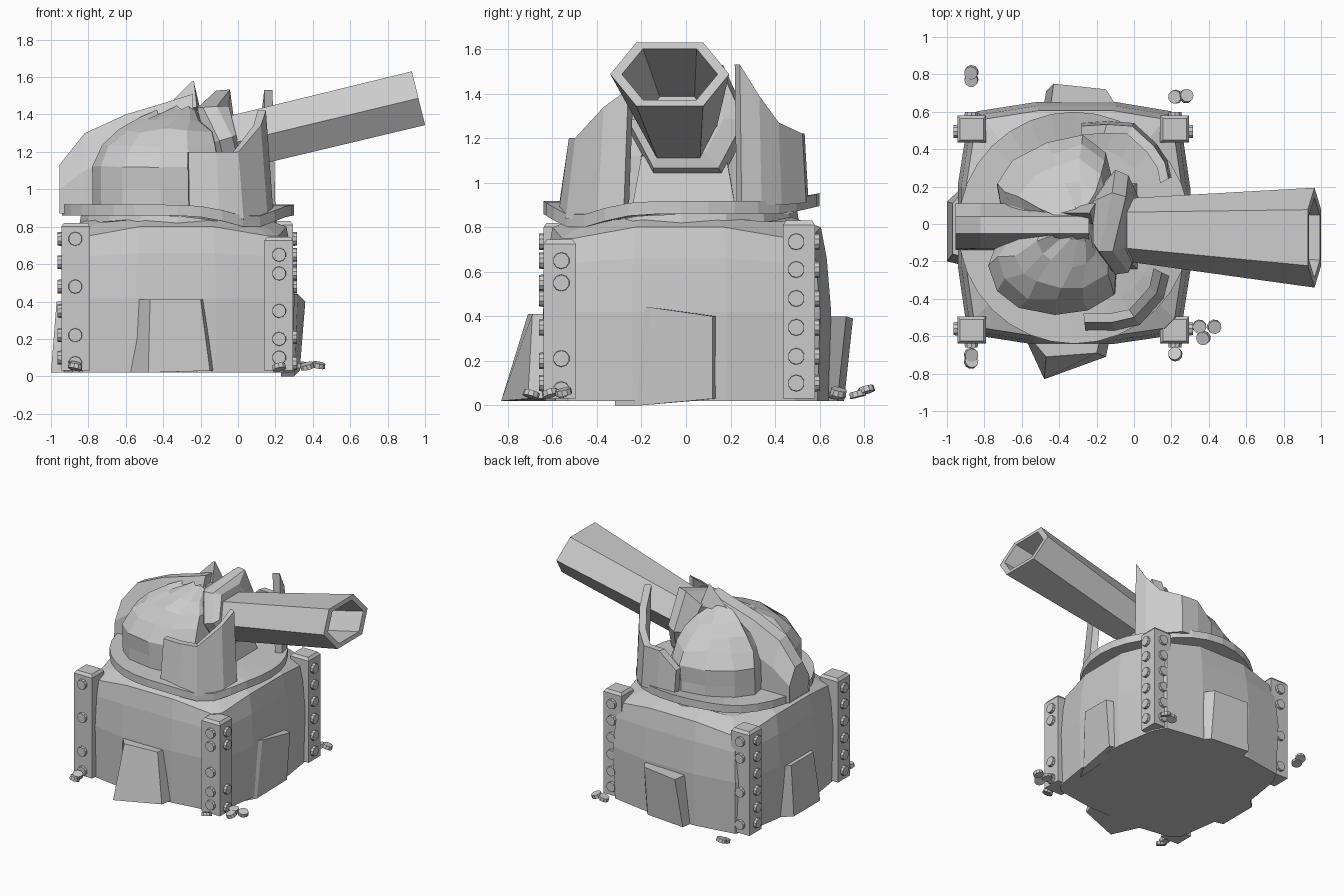
import bpy, bmesh, math, random
from mathutils import Vector, Matrix

if "Cube" in bpy.data.objects:
    bpy.data.objects.remove(bpy.data.objects["Cube"])

random.seed(4)
CX, CY = -0.32, -0.02

steel = bpy.data.materials.new("worn_grey_steel")
steel.diffuse_color = (0.6, 0.6, 0.6, 1)
steel.use_nodes = True
steel.node_tree.nodes["Principled BSDF"].inputs["Base Color"].default_value = steel.diffuse_color


def finish(name, bm):
    bmesh.ops.recalc_face_normals(bm, faces=bm.faces)
    me = bpy.data.meshes.new(name)
    bm.to_mesh(me)
    bm.free()
    me.materials.append(steel)
    ob = bpy.data.objects.new(name, me)
    bpy.context.collection.objects.link(ob)
    return ob


def loft(name, rings, cap_start=True, cap_end=True):
    """Skin a list of equal-length point loops."""
    bm = bmesh.new()
    vs = [[bm.verts.new(p) for p in r] for r in rings]
    n = len(rings[0])
    for a, b in zip(vs, vs[1:]):
        for i in range(n):
            j = (i + 1) % n
            bm.faces.new((a[i], a[j], b[j], b[i]))
    if cap_start:
        bm.faces.new(vs[0])
    if cap_end:
        bm.faces.new(vs[-1])
    return finish(name, bm)


# Bulging armoured base
outline = []
for k in range(4):
    for u, h in ((-0.51, 0.565), (-0.22, 0.61), (0.2, 0.61), (0.51, 0.565)):
        p = Matrix.Rotation(k * math.pi / 2, 2) @ Vector((u, -h))
        outline.append((p.x, p.y * (1.08 if p.y > 0.55 else 1)))
rings = []
for z, s, droop in ((0.02, 1.0, 0), (0.42, 1.02, 0), (0.66, 0.99, 0.02), (0.8, 0.95, 0.05), (0.845, 0.75, 0.02)):
    rings.append([(CX + x * s, CY + y * s, z - (droop if i % 4 in (0, 3) else 0))
                  for i, (x, y) in enumerate(outline)])
loft("base_body", rings)


# Corner posts with slightly chamfered caps
def post(name, x0, y0, h):
    x1, y1 = x0 + 0.155, y0 + 0.145
    def rect(z, d):
        return [(x0 + d, y0 + d, z), (x1 - d, y0 + d, z), (x1 - d, y1 - d, z), (x0 + d, y1 - d, z)]
    loft(name, [rect(0.03, 0), rect(h - 0.02, 0), rect(h, 0.015)])


post("post_front_left", -0.945, -0.64, 0.82)
post("post_front_right", 0.14, -0.64, 0.745)
post("post_back_left", -0.945, 0.435, 0.82)
post("post_back_right", 0.14, 0.435, 0.83)


# Bolts on the posts and fallen on the ground
def bolts(name, places):
    bm = bmesh.new()
    for loc, axis in places:
        rot = Vector(axis).to_track_quat('Z', 'Y').to_matrix().to_4x4()
        bmesh.ops.create_cone(bm, cap_ends=True, segments=10, radius1=0.038, radius2=0.036,
                              depth=0.026, matrix=Matrix.Translation(loc) @ rot)
    finish(name, bm)


full = (0.10, 0.22, 0.35, 0.48, 0.61, 0.735)
hurt = (0.07, 0.21, 0.55, 0.65)
places = []
for y, zs_l, zs_r in ((-0.56, full, hurt), (0.495, full, full)):
    places += [((-0.952, y, z), (-1, 0, 0)) for z in zs_l]
    places += [((0.302, y, z), (1, 0, 0)) for z in zs_r]
for x, y, d, zs in ((-0.87, -0.647, -1, (0.07, 0.22, 0.48, 0.735)), (0.22, -0.647, -1, (0.1, 0.2, 0.35, 0.55, 0.65)),
                    (-0.87, 0.587, 1, (0.1, 0.35, 0.61, 0.735)), (0.22, 0.587, 1, full)):
    places += [((x, y, z), (0, d, 0)) for z in zs]
bolts("post_bolts", places)
fallen = ((-0.87, 0.81, 0.07), (-0.87, 0.77, 0.05), (0.22, 0.68, 0.05), (0.28, 0.685, 0.06), (0.43, -0.55, 0.06),
          (0.35, -0.55, 0.06), (0.37, -0.61, 0.055), (0.22, -0.695, 0.05), (-0.87, -0.735, 0.05), (-0.87, -0.7, 0.06))
bolts("fallen_bolts", [(p, (random.uniform(-.35, .35), random.uniform(-.35, .35), 1)) for p in fallen])


# Sloped buttress plates; u runs along the wall, d is distance from its centre
def buttress(name, angle, bottom, top):
    m = Matrix.Translation((CX, CY, 0)) @ Matrix.Rotation(angle, 4, 'Z')
    loops = []
    for u0, u1, d0, d1, z0, z1 in (bottom, top):
        loops.append([m @ Vector(p) for p in ((u0, -d0, z0), (u1, -d1, z1), (u1 + 0.03, -0.55, z1), (u0 - 0.12, -0.55, z0))])
    loft(name, loops)


q = math.pi / 2
buttress("buttress_front", 0, (-0.16, 0.17, 0.81, 0.69, 0.02, 0.03), (-0.15, 0.12, 0.69, 0.67, 0.41, 0.41))
buttress("buttress_right", q, (-0.18, 0.14, 0.62, 0.65, 0.0, 0.03), (-0.14, 0.14, 0.64, 0.68, 0.44, 0.40))
buttress("buttress_back", 2 * q, (-0.17, 0.15, 0.70, 0.73, 0.02, 0.02), (-0.17, 0.11, 0.74, 0.77, 0.40, 0.39))
buttress("buttress_left", 3 * q, (-0.14, 0.18, 0.68, 0.68, 0.02, 0.02), (-0.13, 0.14, 0.65, 0.65, 0.40, 0.40))


# Turret ring, dented at the front right and lifted at the back
def ring_z(x, y):
    d2 = (x - 0.08) ** 2 + (y + 0.5) ** 2
    return -0.065 * math.exp(-d2 / 0.045) + 0.035 * max(0, (y - 0.45) / 0.15)


def circle(r, z, n=32, dent=True):
    pts = []
    for i in range(n):
        a = 2 * math.pi * i / n
        x, y = CX + r * math.cos(a), CY + r * math.sin(a)
        pts.append((x, y, z + (ring_z(x, y) if dent else 0)))
    return pts


loft("turret_ring", [circle(0.2, 0.86), circle(0.62, 0.86), circle(0.62, 0.918), circle(0.45, 0.918), circle(0.2, 0.918)])
loft("ring_neck", [circle(0.54, 0.74, 16, False), circle(0.52, 0.86, 16)])

# Crumpled dome lobes either side of the rear ridge
foot = [(-0.74, -0.12), (-0.79, -0.22), (-0.74, -0.36), (-0.62, -0.45), (-0.42, -0.49),
        (-0.25, -0.47), (-0.1, -0.38), (-0.08, -0.1), (-0.08, 0.12), (-0.15, 0.38), (-0.28, 0.48),
        (-0.47, 0.44), (-0.65, 0.34), (-0.74, 0.22), (-0.72, 0.1)]
rings = []
for z, s in ((0.88, 0.98), (1.0, 0.98), (1.12, 0.99), (1.22, 0.86), (1.31, 0.7), (1.37, 0.46), (1.43, 0.2), (1.47, 0.05)):
    jit = 0.018 if 0.15 < s < 0.98 else 0.005
    rings.append([(-0.28 + (x + 0.28) * s + random.uniform(-jit, jit), y * s + random.uniform(-jit, jit),
                   z + random.uniform(-jit, jit)) for x, y in foot])
loft("dome_lobes", rings)

# Rear ridge: cross-sections swept from the tail to the crown
ridge = ((-0.945, 0.9, 0.98), (-0.955, 1.0, 1.13), (-0.82, 1.1, 1.3), (-0.6, 1.2, 1.4), (-0.4, 1.3, 1.46), (-0.24, 1.3, 1.51))
loft("dome_ridge", [[(x, -0.14, 0.87), (x, -0.13, lo), (x, -0.05, hi), (x, 0.04, hi - 0.01), (x, 0.11, lo), (x, 0.11, 0.87)]
                    for x, lo, hi in ridge])


# Torn shell plates and spikes: x, y, bottom z, top z
def torn_plate(name, pts, thick=0.05, lean=0.95):
    loops = []
    for x, y, z0, z1 in pts:
        o = Vector((x - CX, y - CY, 0))
        i = o.normalized() * thick
        c = Vector((CX, CY, 0))
        up0, up1 = Vector((0, 0, z0)), Vector((0, 0, z1))
        loops.append([c + o + up0, c + o * lean + up1, c + o * lean - i + up1, c + o - i + up0])
    loft(name, loops)


torn_plate("torn_plate_front", [(-0.26, -0.57, 0.9, 1.2), (-0.1, -0.57, 0.88, 1.2), (0.03, -0.54, 0.84, 1.2),
                                (0.16, -0.4, 0.83, 1.34), (0.19, -0.28, 0.86, 1.42)], lean=0.92)
torn_plate("torn_plate_back", [(-0.28, 0.54, 0.92, 1.1), (-0.14, 0.55, 0.92, 1.22), (0.0, 0.54, 0.91, 1.22),
                               (0.12, 0.43, 0.9, 1.27), (0.18, 0.34, 0.9, 1.39), (0.2, 0.25, 0.9, 1.53)], lean=0.97)
loft("dome_spike", [[(-0.42, 0.06, 1.4), (-0.22, 0.0, 1.44), (-0.2, 0.12, 1.42)],
                    [(-0.25, 0.06, 1.575), (-0.235, 0.055, 1.58), (-0.235, 0.065, 1.57)]])

# Gun cradle under the barrel
loft("gun_cradle", [[(-0.35, -0.24, 0.9), (0.02, -0.24, 0.9), (0.02, 0.22, 0.9), (-0.35, 0.22, 0.9)],
                    [(-0.35, -0.2, 1.15), (-0.04, -0.2, 1.12), (-0.04, 0.18, 1.12), (-0.35, 0.18, 1.15)]])


# Flattened hexagonal cross-section square to the tilted barrel
TILT = math.radians(14)


def hexagon(c, w, h):
    pts = []
    for y, z in ((-1, 0), (-0.56, 1), (0.56, 1), (1, 0), (0.56, -1), (-0.56, -1)):
        pts.append(Vector((c[0] - math.sin(TILT) * z * h, c[1] + y * w, c[2] + math.cos(TILT) * z * h)))
    return pts


# Bent collar around the barrel root
collar = [hexagon((-0.17, 0.01, 1.24), 0.2, 0.2), hexagon((-0.1, 0.01, 1.26), 0.28, 0.235),
          hexagon((-0.03, 0.0, 1.28), 0.26, 0.22), hexagon((-0.01, -0.02, 1.29), 0.19, 0.16)]
for r in collar[1:3]:
    r[2] += Vector((0.04, 0, 0.04))
    r[1] -= Vector((0.03, 0, 0.05))
loft("barrel_collar", collar)

# Flared hollow barrel
muzzle, root = (0.965, -0.073, 1.487), (-0.08, -0.03, 1.235)
deep = (0.1, -0.04, 1.28)
loft("barrel", [hexagon(root, 0.165, 0.145), hexagon(muzzle, 0.267, 0.148),
                hexagon(muzzle, 0.215, 0.118), hexagon(deep, 0.14, 0.11)])
